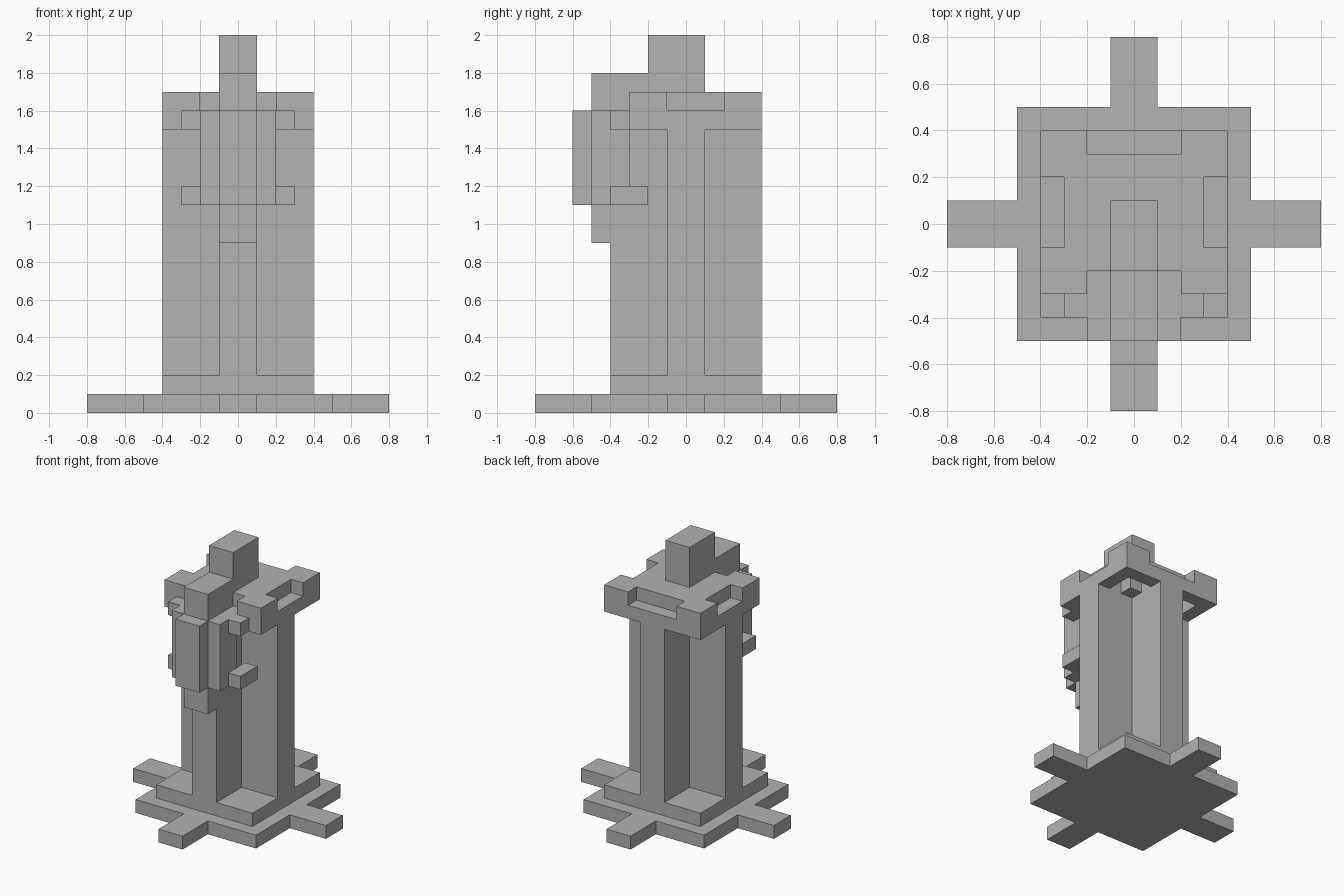
import bpy
import bmesh
from mathutils import Vector

cube = bpy.data.objects.get("Cube")
if cube:
    bpy.data.objects.remove(cube, do_unlink=True)

stone = bpy.data.materials.new("grey_stone")
stone.use_nodes = True
GREY = (0.445, 0.445, 0.445, 1)
stone.diffuse_color = GREY
stone.node_tree.nodes["Principled BSDF"].inputs["Base Color"].default_value = GREY


def prism(name, points, direction):
    """Extrude a flat outline along a direction into a solid."""
    bm = bmesh.new()
    face = bm.faces.new([bm.verts.new(p) for p in points])
    result = bmesh.ops.extrude_face_region(bm, geom=[face])
    moved = [v for v in result["geom"] if isinstance(v, bmesh.types.BMVert)]
    bmesh.ops.translate(bm, verts=moved, vec=Vector(direction))
    if len(bm.faces) == len(points) + 1:
        bm.faces.new([v for v in face.verts])
    bmesh.ops.recalc_face_normals(bm, faces=bm.faces)
    mesh = bpy.data.meshes.new(name)
    bm.to_mesh(mesh)
    bm.free()
    mesh.materials.append(stone)
    obj = bpy.data.objects.new(name, mesh)
    bpy.context.collection.objects.link(obj)
    return obj


def box(name, x, y, z):
    outline = [(x[0], y[0], z[0]), (x[1], y[0], z[0]),
               (x[1], y[1], z[0]), (x[0], y[1], z[0])]
    return prism(name, outline, (0, 0, z[1] - z[0]))


def carve(target, cutter):
    """Subtract a cutter, then remove it."""
    cutter.hide_render = True
    mod = target.modifiers.new("carve", "BOOLEAN")
    mod.operation = "DIFFERENCE"
    mod.solver = "EXACT"
    mod.object = cutter
    bpy.context.view_layer.objects.active = target
    bpy.ops.object.modifier_apply(modifier=mod.name)
    bpy.data.objects.remove(cutter, do_unlink=True)


def cross(name, core, reach, half, z0, z1):
    """Plus-shaped solid: square core with four arms."""
    quarter = [(reach, -half), (reach, half), (core, half)]
    if core > half:
        quarter.append((core, core))
        quarter.append((half, core))
    points = []
    for turn in range(4):
        for px, py in quarter:
            for _ in range(turn):
                px, py = -py, px
            points.append((px, py, z0))
    # arm roots repeat once the next quarter begins
    if core > half:
        full = []
        for turn in range(4):
            for px, py in [(core, -half)] + quarter[:4]:
                for _ in range(turn):
                    px, py = -py, px
                full.append((px, py, z0))
        points = full
    return prism(name, points, (0, 0, z1 - z0))


# Footing and fluted column
cross("footing", 0.5, 0.8, 0.1, 0, 0.1)
box("plinth", (-0.4, 0.4), (-0.4, 0.4), (0.1, 0.2))
cross("column", 0.1, 0.4, 0.1, 0.2, 1.5)

# Capital with battlement notches and hollow corners underneath
capital = box("capital", (-0.4, 0.4), (-0.3, 0.4), (1.5, 1.7))
for y in ((-0.35, -0.2), (0.3, 0.45)):
    carve(capital, box("notch_cutter", (-0.2, 0.2), y, (1.6, 1.75)))
for side in (-1, 1):
    x = sorted((side * 0.3, side * 0.45))
    carve(capital, box("notch_cutter", x, (-0.1, 0.2), (1.6, 1.75)))
    # L-shaped pockets around the solid core
    pocket = [(0.1, 0.2), (0.2, 0.2), (0.2, 0.1), (0.3, 0.1), (0.3, 0.3), (0.1, 0.3)]
    carve(capital, prism("pocket_cutter", [(side * a, b, 1.45) for a, b in pocket],
                         (0, 0, 0.15)))
    x = sorted((side * 0.2, side * 0.3))
    carve(capital, box("pocket_cutter", x, (-0.2, -0.1), (1.45, 1.6)))

# Finial and stepped crest
finial = [(-0.5, 1.6), (-0.2, 1.6), (0.1, 1.6), (0.1, 2), (-0.2, 2), (-0.2, 1.8), (-0.5, 1.8)]
prism("finial", [(-0.1, y, z) for y, z in finial], (0.2, 0, 0))

# Front bracket, chest and shield
box("front_bracket", (-0.1, 0.1), (-0.5, -0.4), (0.9, 1.1))
box("front_block", (-0.2, 0.2), (-0.5, -0.3), (1.1, 1.6))
box("front_panel", (-0.1, 0.1), (-0.6, -0.5), (1.1, 1.6))

# Side lugs on the front block
for side, label in ((-1, "right"), (1, "left")):
    x = sorted((side * 0.2, side * 0.3))
    box(label + "_upper_lug", x, (-0.4, -0.3), (1.5, 1.6))
    box(label + "_lower_lug", x, (-0.4, -0.2), (1.1, 1.2))
